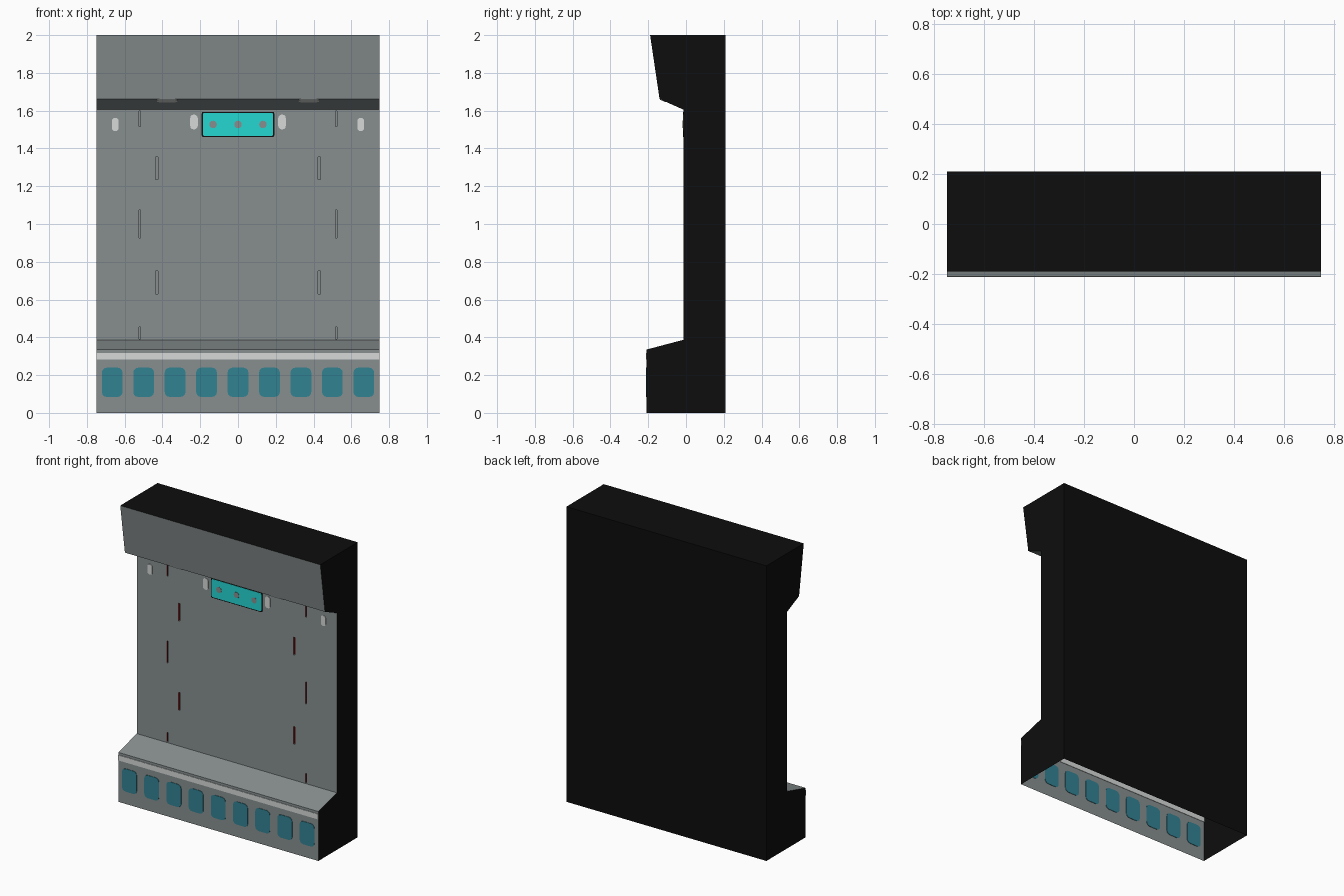
import bpy, bmesh, math
from mathutils import Matrix, Vector

if "Cube" in bpy.data.objects:
    bpy.data.objects.remove(bpy.data.objects["Cube"])


def material(name, col):
    m = bpy.data.materials.new(name)
    m.diffuse_color = (*col, 1)
    m.use_nodes = True
    m.node_tree.nodes["Principled BSDF"].inputs["Base Color"].default_value = m.diffuse_color
    return m


GREY = material("wall_grey", (0.245, 0.275, 0.275))
BLACK = material("shell_black", (0.004, 0.004, 0.004))
RED = material("slot_red", (0.32, 0.003, 0.003))
WHITE = material("lamp_white", (0.68, 0.70, 0.70))
TEAL = material("window_teal", (0.032, 0.225, 0.29))
CYAN = material("panel_cyan", (0.018, 0.68, 0.65))

HALF = 0.75
WALL = -0.013
FRONT = -0.21


def new_object(name, bm, *mats):
    mesh = bpy.data.meshes.new(name)
    bm.to_mesh(mesh)
    bm.free()
    ob = bpy.data.objects.new(name, mesh)
    bpy.context.collection.objects.link(ob)
    for m in mats:
        mesh.materials.append(m)
    return ob


def plate(name, mat, x, y, z, w, h, r=0.0, steps=3, thick=0.006, tilt=0.0):
    """Thin rounded plate centred on a surface, facing -y (tilted about x)."""
    bm = bmesh.new()
    pts = []
    for i, (sx, sz) in enumerate([(1, 1), (-1, 1), (-1, -1), (1, -1)]):
        cx, cz = sx * (w / 2 - r), sz * (h / 2 - r)
        for k in range(steps + 1 if r else 1):
            a = math.pi / 2 * (i + k / steps)
            pts.append((cx + r * math.cos(a), -thick / 2, cz + r * math.sin(a)))
    face = bm.faces.new([bm.verts.new(p) for p in pts])
    ext = bmesh.ops.extrude_face_region(bm, geom=[face])
    bmesh.ops.translate(bm, vec=(0, thick, 0),
                        verts=[v for v in ext["geom"] if isinstance(v, bmesh.types.BMVert)])
    bmesh.ops.remove_doubles(bm, verts=bm.verts, dist=1e-5)
    bmesh.ops.recalc_face_normals(bm, faces=bm.faces)
    bm.transform(Matrix.Translation((x, y, z)) @ Matrix.Rotation(tilt, 4, 'X'))
    return new_object(name, bm, mat)


# Wall shell: side profile extruded across the width
profile = [(FRONT, 0), (FRONT, 0.335), (WALL, 0.387), (WALL, 1.605),
           (-0.14, 1.662), (-0.19, 2.0), (0.21, 2.0), (0.21, 0)]
bm = bmesh.new()
face = bm.faces.new([bm.verts.new((-HALF, y, z)) for y, z in profile])
ext = bmesh.ops.extrude_face_region(bm, geom=[face])
bmesh.ops.translate(bm, vec=(2 * HALF, 0, 0),
                    verts=[v for v in ext["geom"] if isinstance(v, bmesh.types.BMVert)])
bmesh.ops.recalc_face_normals(bm, faces=bm.faces)
shell = new_object("wall_shell", bm, GREY, BLACK, RED)

# Narrow vertical slots cut into the wall
bm = bmesh.new()
rows = [(0.43, 0.011, 0.63, 0.75), (0.43, 0.011, 1.235, 1.355),
        (0.52, 0.009, 0.392, 0.455), (0.52, 0.009, 0.927, 1.075),
        (0.52, 0.009, 1.515, 1.598)]
for x, w, z0, z1 in rows:
    for s in (-1, 1):
        m = Matrix.Translation((s * x, WALL, (z0 + z1) / 2)) @ Matrix.Diagonal((w, 0.04, z1 - z0, 1))
        bmesh.ops.create_cube(bm, size=1, matrix=m)
cutter = new_object("slot_cutter", bm)
cutter.hide_render = True
mod = shell.modifiers.new("slots", 'BOOLEAN')
mod.object = cutter
mod.operation = 'DIFFERENCE'
mod.solver = 'EXACT'
bpy.context.view_layer.objects.active = shell
bpy.ops.object.modifier_apply(modifier=mod.name)
bpy.data.objects.remove(cutter)

# Colour the shell by direction and open its underside
bm = bmesh.new()
bm.from_mesh(shell.data)
bm.normal_update()
bottom = []
for f in bm.faces:
    c, n = f.calc_center_median(), f.normal
    f.material_index = 0
    if abs(n.x) > 0.9:
        f.material_index = 1 if abs(c.x) > 0.7 else 2
    elif n.y > 0.9 or (n.z > 0.9 and c.z > 1.9):
        f.material_index = 1
    if n.z < -0.9 and c.z < 0.001:
        bottom.append(f)
bmesh.ops.delete(bm, geom=bottom, context='FACES')
bm.to_mesh(shell.data)
bm.free()

# Lower windows and the light strip above them
for i in range(9):
    plate(f"lower_window_{i + 1}", TEAL, (i - 4) * 0.1665, FRONT, 0.162, 0.11, 0.155, 0.026)
plate("light_strip", WHITE, 0, FRONT, 0.30, 2 * HALF, 0.036)

# Upper panel with dark frame and three round knobs
plate("panel_frame", BLACK, 0, WALL, 1.527, 0.384, 0.134, 0.008, 2, 0.004)
plate("display_panel", CYAN, 0, WALL, 1.527, 0.372, 0.122, 0.008, 2, 0.007)
for i in (-1, 0, 1):
    plate(f"panel_knob_{i + 2}", GREY, i * 0.132, WALL, 1.527, 0.04, 0.04, 0.02, 3, 0.0095)

# Mirrored oval lamps on the wall and lamps under the overhang
for s, side in ((-1, "left"), (1, "right")):
    plate(f"inner_lamp_{side}", WHITE, s * 0.233, WALL, 1.54, 0.04, 0.078, 0.018)
    plate(f"outer_lamp_{side}", WHITE, s * 0.65, WALL, 1.527, 0.036, 0.07, 0.016)
    plate(f"overhang_lamp_{side}", WHITE, s * 0.375, -0.122, 1.654, 0.11, 0.034, 0.014,
          tilt=math.atan2(0.127, 0.057))
